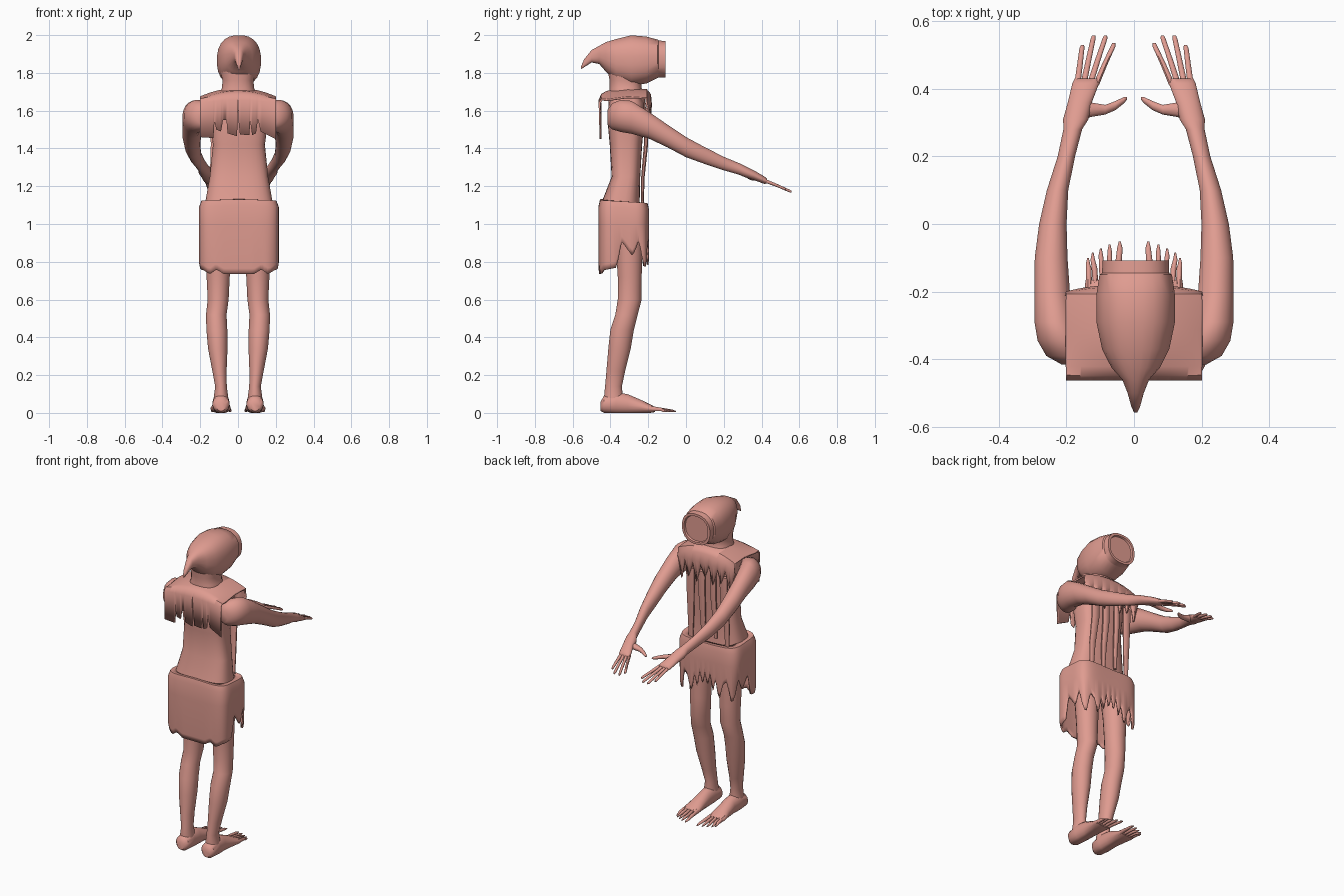
import bpy, bmesh, math

skin = bpy.data.materials.new("dusty pink")
skin.diffuse_color = (0.74, 0.33, 0.28, 1)


def finish(name, bm, angle=50, thick=0):
    """Turn a bmesh into a smooth shaded object, optionally with cloth thickness."""
    bmesh.ops.recalc_face_normals(bm, faces=bm.faces)
    me = bpy.data.meshes.new(name)
    bm.to_mesh(me)
    bm.free()
    ob = bpy.data.objects.new(name, me)
    bpy.context.collection.objects.link(ob)
    me.materials.append(skin)
    if thick:
        mod = ob.modifiers.new("cloth", 'SOLIDIFY')
        mod.thickness, mod.offset = thick, 0
    bpy.ops.object.select_all(action='DESELECT')
    ob.select_set(True)
    bpy.context.view_layer.objects.active = ob
    bpy.ops.object.shade_smooth_by_angle(angle=math.radians(angle))
    return ob


def grid(bm, rows, closed):
    for a, b in zip(rows, rows[1:]):
        n = len(a)
        for i in range(n if closed else n - 1):
            j = (i + 1) % n
            bm.faces.new((a[i], a[j], b[j], b[i]))


def loft(name, axis, rings, side=1, n=20, power=2, angle=50):
    """Rings (x, y, z, half width, half depth) across an axis, capped at both ends."""
    bm = bmesh.new()
    rows = []
    for x, y, z, a, b in rings:
        row = []
        for i in range(n):
            t = 2 * math.pi * (i + 0.5) / n
            c, s = math.cos(t), math.sin(t)
            u = a * math.copysign(abs(c) ** (2 / power), c)
            v = b * math.copysign(abs(s) ** (2 / power), s)
            off = {'x': (0, u, v), 'y': (u, 0, v), 'z': (u, v, 0)}[axis]
            row.append(bm.verts.new((side * (x + off[0]), y + off[1], max(0, z + off[2]))))
        rows.append(row)
    grid(bm, rows, True)
    bm.faces.new(rows[0])
    bm.faces.new(rows[-1])
    return finish(name, bm, angle)


def interp(pts, t):
    for (a, p), (b, q) in zip(pts, pts[1:]):
        if t <= b:
            return p + (q - p) * max(0, t - a) / (b - a)
    return pts[-1][1]


# hood with drooping tail, rim and recessed face plate
loft("hood", 'y', [
    (0.005, -0.557, 1.825, .005, .006), (0.005, -0.54, 1.850, .013, .021),
    (0.005, -0.50, 1.888, .024, .033), (0.005, -0.46, 1.895, .040, .048),
    (0.005, -0.425, 1.885, .072, .078), (0.005, -0.37, 1.868, .100, .112),
    (0.005, -0.29, 1.865, .117, .135), (0.005, -0.21, 1.868, .117, .125),
    (0.005, -0.15, 1.875, .108, .102), (0.005, -0.145, 1.873, .100, .099),
    (0.005, -0.108, 1.872, .099, .097), (0.005, -0.108, 1.872, .084, .082),
    (0.005, -0.118, 1.872, .080, .078)], n=24, power=2.4, angle=40)
loft("neck", 'z', [
    (0, -.31, 1.60, .11, .10), (0, -.315, 1.68, .105, .095), (0, -.32, 1.72, .085, .085),
    (0, -.32, 1.76, .083, .085), (0, -.31, 1.84, .10, .11)], n=24, power=2.4)

# tunic body
loft("tunic_body", 'z', [
    (.005, -.345, 1.04, .185, .11), (.005, -.345, 1.12, .178, .10),
    (.005, -.318, 1.25, .155, .076), (.005, -.318, 1.42, .138, .086),
    (.005, -.318, 1.55, .155, .098), (.005, -.315, 1.64, .165, .095),
    (.005, -.315, 1.685, .12, .07)], n=32, power=3)

# torn strips hanging down the tunic front
for k, (x, w, low) in enumerate([(-.12, .026, 1.08), (-.045, .02, 1.14),
                                 (.035, .024, 1.10), (.115, .028, 1.08)]):
    loft(f"tunic_strip_{k + 1}", 'z', [
        (x * 1.1, -.232, low, w * .5, .008), (x * 1.08, -.228, 1.25, w * .8, .010),
        (x, -.212, 1.42, w, .012), (x, -.21, 1.56, w * 1.1, .012)], n=8)

# shoulder cape: cloth folded over the shoulders with a ragged hem front and back
back_hem = [(-.20, 1.46), (-.13, 1.455), (-.125, 1.55), (-.115, 1.50), (-.09, 1.49),
            (-.08, 1.55), (-.06, 1.55), (-.055, 1.48), (-.005, 1.465), (0, 1.64),
            (.008, 1.475), (.06, 1.47), (.065, 1.55), (.075, 1.47), (.095, 1.48),
            (.105, 1.56), (.12, 1.49), (.20, 1.45)]
front_hem = [(-.20, 1.60), (-.17, 1.49), (-.14, 1.60), (-.11, 1.52), (-.09, 1.60),
             (-.055, 1.50), (-.03, 1.61), (0, 1.54), (.03, 1.60), (.06, 1.49),
             (.085, 1.60), (.12, 1.51), (.145, 1.60), (.175, 1.48), (.20, 1.60)]
bm = bmesh.new()
rows = []
for i in range(81):
    x = -.2 + .4 * i / 80
    k = abs(x) / .2
    drop, fwd = .045 * k * k, -.02 * k ** 3
    path = [(-.452, interp(back_hem, x)), (-.458, 1.655 - drop * .3), (-.445, 1.685 - drop * .6),
            (-.42, 1.70 - drop), (-.31, 1.715 - drop), (-.21, 1.71 - drop),
            (-.19 + fwd, 1.685 - drop), (-.185 + fwd, 1.63 - drop * .3),
            (-.195 + fwd, interp(front_hem, x))]
    rows.append([bm.verts.new((x, y, z)) for y, z in path])
grid(bm, rows, False)
finish("shoulder_cape", bm, thick=.01)

# skirt: boxy shell, hem height set by the angle measured from the back
hem = [(0, .735), (32, .735), (44, .76), (52, .735), (60, .755), (79, .77), (86, .91),
       (93, .88), (103, .83), (112, .92), (117, .82), (122, .75), (128, .90), (135, .87),
       (142, .77), (149, .90), (156, .82), (164, .93), (172, .84), (180, .93)]
bm = bmesh.new()
n = 120
rows = [[] for _ in range(6)]
for i in range(n):
    t = 2 * math.pi * i / n
    s, c = math.sin(t), math.cos(t)
    r = (abs(s / .207) ** 5 + abs(c / .129) ** 5) ** -.2
    deg = math.degrees(t)
    low = interp(hem, min(deg, 360 - deg))
    tilt = .012 * c
    for row, (k, z) in zip(rows, [(.78, 1.115 + tilt), (.95, 1.115 + tilt), (1, 1.085 + tilt),
                                  (1, 1.0), (1, low + .03), (.975, low)]):
        row.append(bm.verts.new((.005 + s * r * k, -.329 - c * r * k, z)))
grid(bm, rows, True)
finish("skirt", bm, thick=.01)

for side, tag in ((1, "right"), (-1, "left")):
    # leg from hip to ankle
    loft(f"leg_{tag}", 'z', [
        (.105, -.31, 1.0, .075, .08), (.105, -.30, .85, .068, .07),
        (.105, -.298, .72, .062, .064), (.105, -.298, .60, .056, .064),
        (.115, -.315, .52, .055, .060), (.112, -.338, .44, .056, .063),
        (.107, -.352, .34, .052, .060), (.098, -.372, .22, .038, .050),
        (.090, -.384, .14, .031, .045), (.090, -.384, .09, .038, .050),
        (.090, -.384, .04, .040, .050)], side)
    # foot with long splayed toes
    loft(f"foot_{tag}", 'y', [
        (.09, -.452, .035, .025, .025), (.09, -.435, .045, .045, .045),
        (.09, -.37, .05, .045, .06), (.088, -.31, .045, .042, .055),
        (.09, -.24, .032, .048, .038), (.092, -.19, .022, .054, .024),
        (.092, -.165, .018, .052, .014)], side)
    for k, (bx, tx, ty) in enumerate([(.052, .042, -.052), (.072, .072, -.06),
                                      (.092, .098, -.072), (.112, .122, -.085),
                                      (.132, .136, -.10)]):
        w = .011 if k == 0 else .009
        loft(f"toe_{tag}_{k + 1}", 'y', [
            (bx, -.20, .024, w, .016), ((bx + tx) / 2, -.13, .018, w, .010),
            (tx, ty - .02, .011, w * .8, .007), (tx, ty, .007, w * .3, .003)], side, n=8)
    # arm reaching forward, ending in the palm
    loft(f"arm_{tag}", 'y', [
        (.185, -.415, 1.565, .03, .04), (.195, -.39, 1.57, .065, .07),
        (.212, -.345, 1.572, .074, .086), (.232, -.29, 1.565, .063, .088),
        (.242, -.20, 1.525, .053, .072), (.245, -.10, 1.467, .049, .061),
        (.24, 0, 1.407, .041, .054), (.226, .10, 1.362, .032, .045),
        (.200, .20, 1.320, .026, .036), (.181, .28, 1.292, .028, .031),
        (.172, .31, 1.278, .038, .030), (.160, .36, 1.258, .036, .026),
        (.143, .415, 1.232, .040, .020), (.140, .43, 1.226, .036, .012)], side)
    # fingers and thumb
    for k, (bx, tx, ty) in enumerate([(.113, .060, .535), (.131, .084, .558),
                                      (.150, .119, .558), (.168, .152, .53)]):
        tz = 1.226 - (ty - .43) * .43
        loft(f"finger_{tag}_{k + 1}", 'y', [
            (bx, .41, 1.232, .010, .011), (.5 * (bx + tx), .5 * (.41 + ty), .5 * (1.235 + tz), .009, .009),
            (tx + .002, ty - .01, tz + .004, .008, .008), (tx, ty, tz, .005, .005)], side, n=8)
    loft(f"thumb_{tag}", 'x', [
        (.165, .335, 1.265, .030, .020), (.125, .338, 1.258, .022, .018),
        (.085, .338, 1.250, .015, .014), (.055, .350, 1.243, .014, .012),
        (.030, .366, 1.238, .010, .009), (.020, .372, 1.236, .004, .004)], side, n=10)
